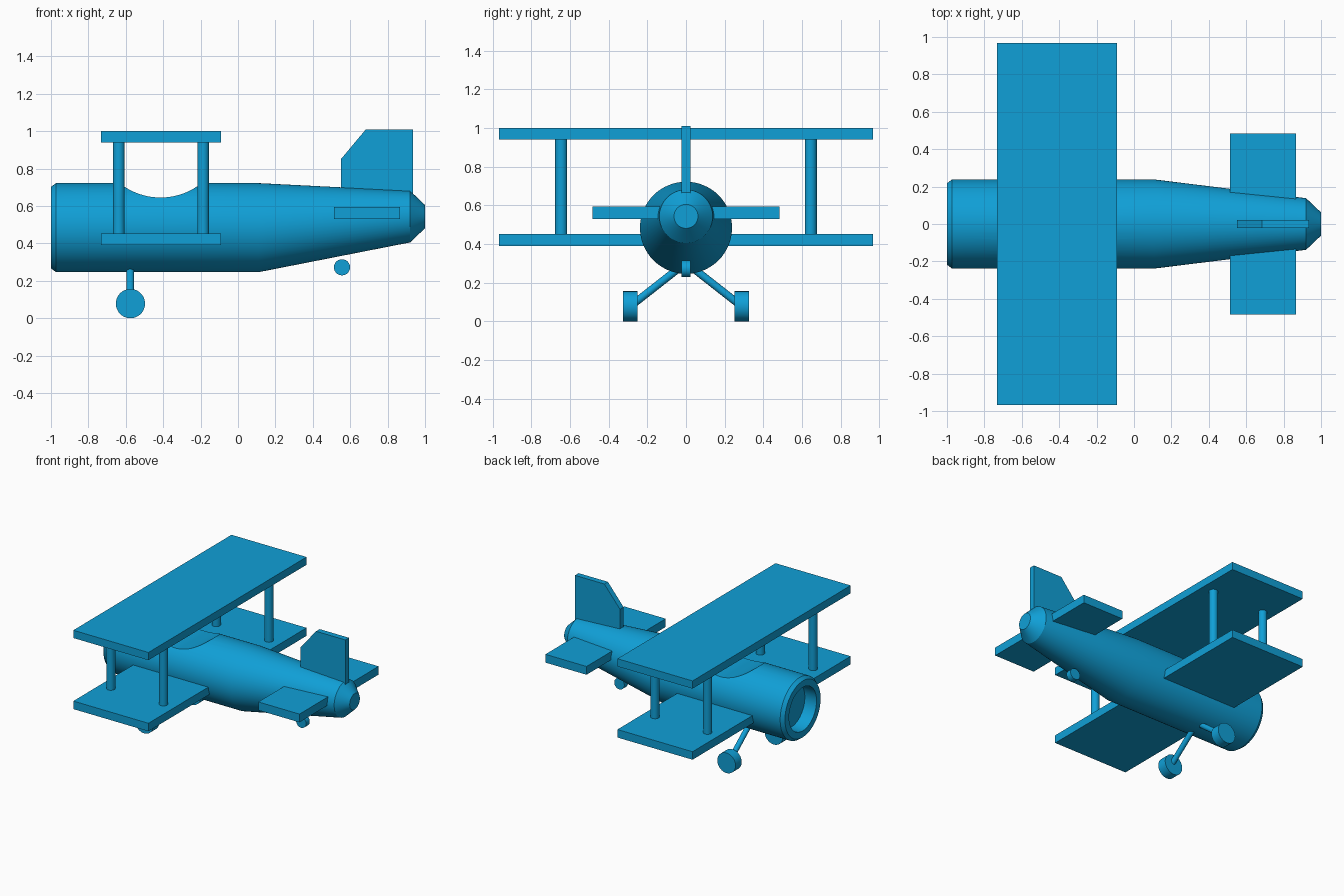
import bpy, bmesh, math
from mathutils import Vector

default = bpy.data.objects.get("Cube")
if default:
    bpy.data.objects.remove(default, do_unlink=True)

BLUE = (0.005, 0.35, 0.68, 1)
paint = bpy.data.materials.new("sky blue paint")
paint.use_nodes = True
paint.diffuse_color = BLUE
paint.node_tree.nodes["Principled BSDF"].inputs["Base Color"].default_value = BLUE


def finish(obj, name, smooth=False):
    obj.name = name
    obj.data.materials.clear()
    obj.data.materials.append(paint)
    if smooth:
        bpy.ops.object.select_all(action="DESELECT")
        obj.select_set(True)
        bpy.context.view_layer.objects.active = obj
        bpy.ops.object.shade_smooth_by_angle(angle=math.radians(20))
    return obj


def from_bmesh(bm, name, smooth=False):
    bmesh.ops.recalc_face_normals(bm, faces=bm.faces[:])
    mesh = bpy.data.meshes.new(name)
    bm.to_mesh(mesh)
    bm.free()
    obj = bpy.data.objects.new(name, mesh)
    bpy.context.collection.objects.link(obj)
    return finish(obj, name, smooth)


def slab(name, x, y, z):
    """Box given by its (low, high) range on each axis."""
    spans = (x, y, z)
    bpy.ops.mesh.primitive_cube_add(size=1, location=[sum(s) / 2 for s in spans])
    obj = bpy.context.object
    for v in obj.data.vertices:
        v.co = [c * (s[1] - s[0]) for c, s in zip(v.co, spans)]
    return finish(obj, name)


def rod(name, start, end, radius, sides=32):
    """Round bar between two points."""
    a, b = Vector(start), Vector(end)
    bpy.ops.mesh.primitive_cylinder_add(
        vertices=sides, radius=radius, depth=(b - a).length, location=(a + b) / 2,
        rotation=(b - a).to_track_quat("Z", "Y").to_euler())
    return finish(bpy.context.object, name, True)


# Fuselage: rings (x, centre height, radius) from the nose pocket to the tail tip
sections = [(-0.90, 0.484, 0.168), (-1.0, 0.484, 0.168), (-1.0, 0.484, 0.218),
            (-0.973, 0.484, 0.238), (0.11, 0.484, 0.238),
            (0.92, 0.543, 0.138), (1.0, 0.543, 0.062)]
SIDES = 64
bm = bmesh.new()
rings = []
for x, zc, r in sections:
    angles = [math.tau * i / SIDES for i in range(SIDES)]
    rings.append([bm.verts.new((x, r * math.cos(a), zc + r * math.sin(a))) for a in angles])
for r1, r2 in zip(rings, rings[1:]):
    for i in range(SIDES):
        j = (i + 1) % SIDES
        bm.faces.new((r1[i], r1[j], r2[j], r2[i]))
bm.faces.new(rings[0])
bm.faces.new(rings[-1])
fuselage = from_bmesh(bm, "fuselage")

# Cockpit: scooped out by a wide sideways cylinder
cutter = rod("cockpit_cutter", (-0.414, -0.5, 0.995), (-0.414, 0.5, 0.995), 0.35, 96)
cutter.hide_render = True
cut = fuselage.modifiers.new("cockpit", "BOOLEAN")
cut.operation = "DIFFERENCE"
cut.solver = "EXACT"
cut.object = cutter
bpy.context.view_layer.objects.active = fuselage
bpy.ops.object.modifier_apply(modifier=cut.name)
bpy.data.objects.remove(cutter, do_unlink=True)
finish(fuselage, "fuselage", True)

# Wings and tailplane
slab("upper_wing", (-0.733, -0.09), (-0.967, 0.967), (0.94, 1.0))
slab("lower_wing", (-0.733, -0.09), (-0.967, 0.967), (0.39, 0.452))
slab("tailplane", (0.513, 0.865), (-0.484, 0.484), (0.53, 0.594))

# Tail fin: clipped profile given thickness
profile = [(0.55, 0.62), (0.55, 0.85), (0.684, 1.01), (0.935, 1.01), (0.935, 0.66)]
bm = bmesh.new()
side = bm.faces.new([bm.verts.new((x, -0.022, z)) for x, z in profile])
grown = bmesh.ops.extrude_face_region(bm, geom=[side])["geom"]
bmesh.ops.translate(bm, vec=(0, 0.044, 0),
                    verts=[v for v in grown if isinstance(v, bmesh.types.BMVert)])
from_bmesh(bm, "tail_fin")

# Wing struts, landing legs and wheels, the same on both sides
for label, s in (("near", -1), ("far", 1)):
    for place, x in (("front", -0.637), ("rear", -0.186)):
        rod(f"{place}_strut_{label}", (x, s * 0.645, 0.44), (x, s * 0.645, 0.95), 0.031)
    rod(f"landing_leg_{label}", (-0.575, s * 0.275, 0.088), (-0.575, s * 0.03, 0.28), 0.02)
    rod(f"wheel_{label}", (-0.575, s * 0.252, 0.078), (-0.575, s * 0.327, 0.078), 0.078, 48)

# Tail wheel
rod("tail_wheel", (0.556, -0.022, 0.272), (0.556, 0.022, 0.272), 0.043, 48)
